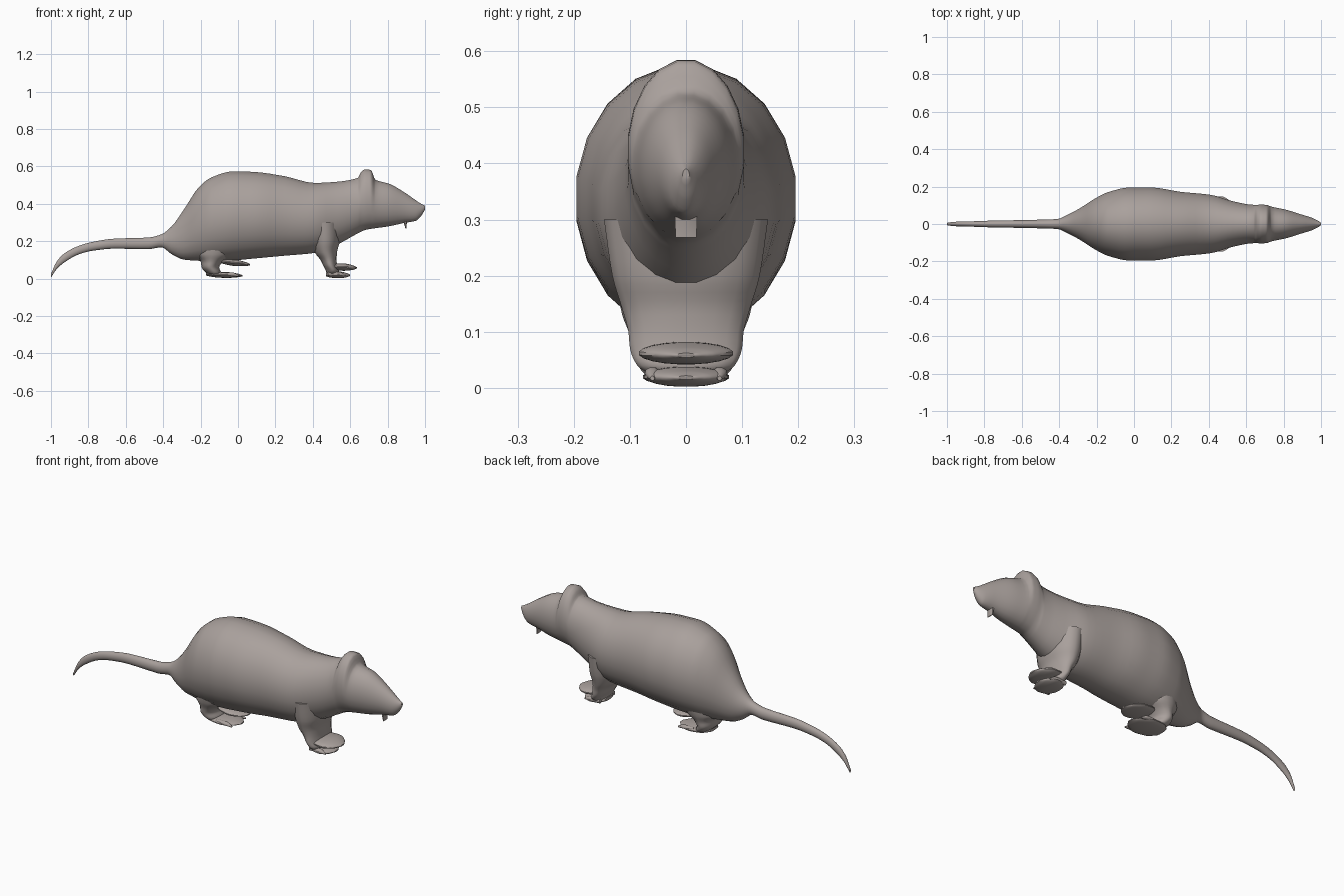
import bpy
import bmesh
import math

cube = bpy.data.objects.get("Cube")
if cube:
    bpy.data.objects.remove(cube, do_unlink=True)

fur = bpy.data.materials.new("warm grey fur")
fur.use_nodes = True
fur_colour = (0.40, 0.355, 0.335, 1.0)
fur.diffuse_color = fur_colour
fur.node_tree.nodes["Principled BSDF"].inputs["Base Color"].default_value = fur_colour


def slopes(xs, ys):
    """Tangents that keep a curve from overshooting its points."""
    steps = [(ys[i + 1] - ys[i]) / (xs[i + 1] - xs[i]) for i in range(len(xs) - 1)]
    inner = [2 * a * b / (a + b) if a * b > 0 else 0 for a, b in zip(steps, steps[1:])]
    return [steps[0]] + inner + [steps[-1]]


def refine(stations, parts):
    """Insert smooth in-between sections along the loft."""
    columns = list(zip(*stations))
    xs = columns[0]
    tangents = [slopes(xs, column) for column in columns]
    result = []
    for i in range(len(xs) - 1):
        width = xs[i + 1] - xs[i]
        for part in range(parts):
            t = part / parts
            section = []
            for ys, m in zip(columns, tangents):
                a, b = ys[i], ys[i + 1]
                ease = t * t * (3 - 2 * t)
                bend = width * t * (1 - t) * ((1 - t) * m[i] - t * m[i + 1])
                section.append(a + (b - a) * ease + bend)
            result.append(section)
    return result + [stations[-1]]


def loft(name, stations, upright=False, sides=20, parts=4):
    """Skin oval sections: (position, low edge, high edge, half width)."""
    bm = bmesh.new()
    rings = []
    for pos, low, high, half in refine(stations, parts):
        ring = []
        for i in range(sides):
            angle = 2 * math.pi * (i + 0.5) / sides
            across = half * math.sin(angle)
            along = (low + high) / 2 + (high - low) / 2 * math.cos(angle)
            ring.append(bm.verts.new((along, across, pos) if upright else (pos, across, along)))
        rings.append(ring)
    for a, b in zip(rings, rings[1:]):
        for i in range(sides):
            j = (i + 1) % sides
            bm.faces.new((a[i], a[j], b[j], b[i]))
    bm.faces.new(rings[0])
    bm.faces.new(rings[-1])
    bmesh.ops.recalc_face_normals(bm, faces=bm.faces)
    mesh = bpy.data.meshes.new(name)
    bm.to_mesh(mesh)
    bm.free()
    mesh.materials.append(fur)
    obj = bpy.data.objects.new(name, mesh)
    bpy.context.collection.objects.link(obj)
    bpy.ops.object.select_all(action="DESELECT")
    bpy.context.view_layer.objects.active = obj
    obj.select_set(True)
    bpy.ops.object.shade_smooth_by_angle(angle=math.radians(45))
    return obj


# Tail, trunk, ear ridge and head in one skin
tail = [
    (-1, .005, .025, .006), (-.97, .05, .09, .011), (-.93, .085, .134, .013),
    (-.85, .13, .176, .015), (-.77, .15, .198, .018), (-.66, .16, .214, .02),
    (-.48, .157, .22, .024), (-.41, .167, .237, .027),
]
trunk = [
    (-.355, .13, .28, .05), (-.29, .10, .37, .085), (-.21, .093, .49, .137),
    (-.14, .09, .545, .172), (-.02, .095, .577, .198), (.09, .105, .573, .198),
    (.25, .12, .55, .174), (.41, .135, .514, .158), (.53, .18, .52, .123),
    (.64, .24, .54, .104),
]
head = [
    (.66, .25, .574, .104), (.68, .258, .586, .105), (.71, .264, .583, .103),
    (.735, .268, .53, .094), (.81, .279, .508, .078), (.89, .297, .462, .053),
    (.95, .308, .42, .034), (.98, .335, .40, .02), (1, .37, .39, .006),
]
loft("body", tail + trunk + head)

# Front leg column, broadening into the chest
loft("front_leg", [
    (.018, .475, .53, .055), (.04, .47, .54, .088), (.07, .455, .53, .101),
    (.10, .44, .528, .104), (.14, .41, .53, .115), (.20, .39, .545, .133),
    (.30, .38, .55, .148),
], upright=True)

# Hind leg, a broad haunch narrowing to the heel
loft("hind_leg", [
    (.012, -.14, -.09, .05), (.03, -.17, -.09, .08), (.06, -.195, -.1, .094),
    (.09, -.2, -.08, .1), (.13, -.23, -.02, .115), (.2, -.22, .0, .13),
], upright=True)


def foot(name, start, end, heel, tip, half, thick):
    """A flat paw blade tapering into its toes."""
    stations = []
    for t, size in ((0, .5), (.2, .9), (.55, 1), (.85, .65), (1, .2)):
        mid = heel + (tip - heel) * t
        stations.append((start + (end - start) * t, mid - thick * size,
                         mid + thick * size, half * size))
    loft(name, stations)


# Paws: a lower pad and a raised pad on each leg
foot("front_lower_paw", .47, .6, .022, .018, .075, .018)
foot("front_upper_paw", .48, .635, .066, .058, .085, .02)
foot("hind_lower_paw", -.17, .025, .024, .016, .078, .016)
foot("hind_upper_paw", -.1, .065, .095, .075, .075, .017)

# Claw-like toe tips beside each paw
for side in (-1, 1):
    label = "left" if side > 0 else "right"
    for name, x, z in (("front", .54, .025), ("hind", -.03, .022)):
        toe = loft(label + "_" + name + "_toe", [
            (x - .06, z - .012, z + .012, .01), (x, z - .01, z + .012, .014),
            (x + .035, z - .012, z - .004, .004),
        ], sides=10)
        toe.location.y = side * .06

# Front teeth under the snout
loft("teeth", [(.268, .895, .9, .02), (.29, .888, .902, .021), (.32, .88, .91, .022)],
     upright=True, sides=8, parts=1)
